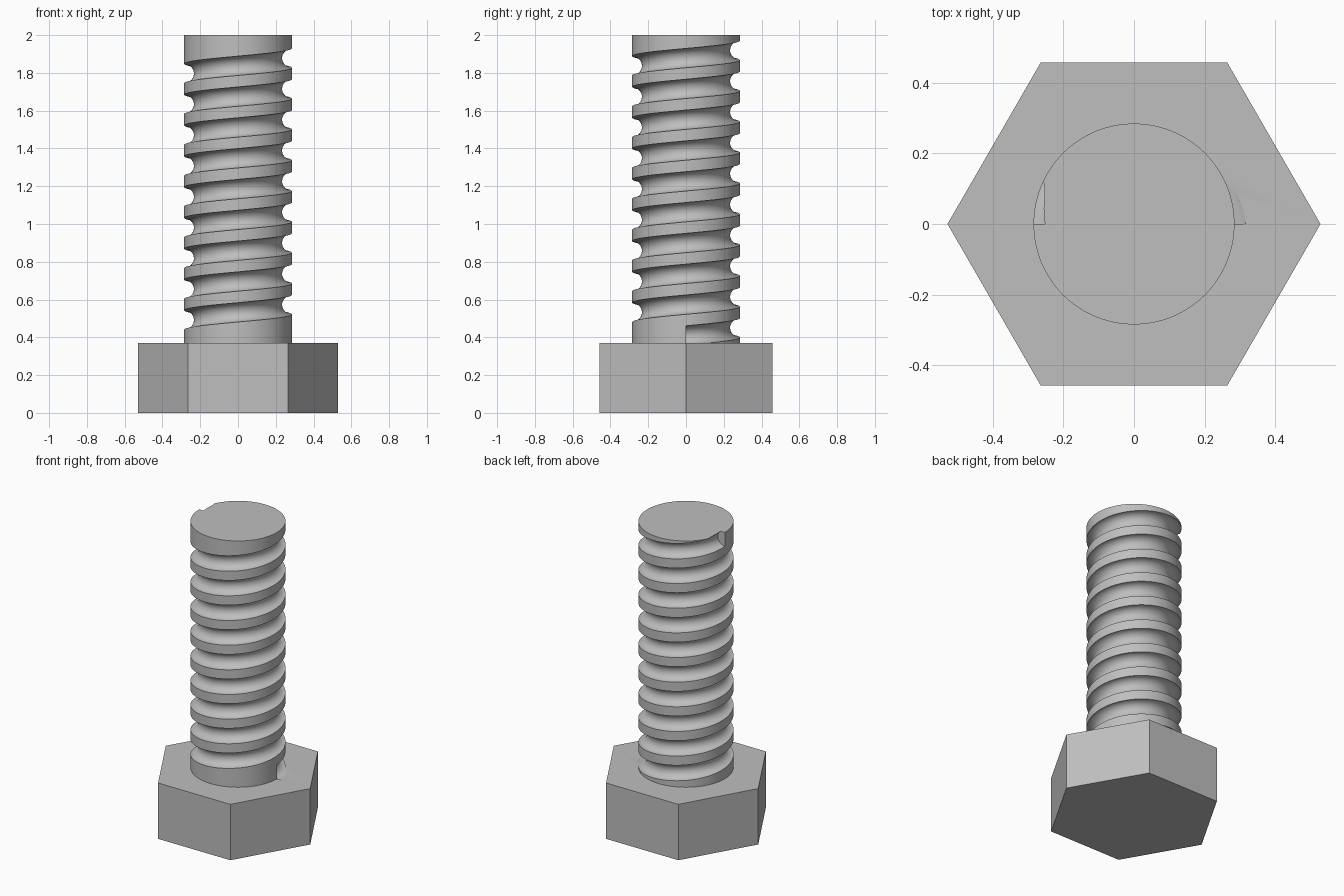
import bpy
import bmesh
from math import cos, sin, pi, radians
from mathutils import Matrix

cube = bpy.data.objects.get("Cube")
if cube:
    bpy.data.objects.remove(cube, do_unlink=True)

HEAD_R, HEAD_H = 0.529, 0.37
SHAFT_R, TOP = 0.285, 2.0
GROOVE_R, MARGIN, TURNS = 0.0515, 0.04, 9.5
STEPS, RING = 72, 24

# Single steel colour
steel = bpy.data.materials.new("grey_steel")
steel.use_nodes = True
colour = (0.52, 0.52, 0.52, 1)
steel.diffuse_color = colour
steel.node_tree.nodes["Principled BSDF"].inputs["Base Color"].default_value = colour


def make_object(name, bm):
    bmesh.ops.recalc_face_normals(bm, faces=bm.faces)
    mesh = bpy.data.meshes.new(name)
    bm.to_mesh(mesh)
    bm.free()
    mesh.materials.append(steel)
    obj = bpy.data.objects.new(name, mesh)
    bpy.context.collection.objects.link(obj)
    return obj


def prism(name, sides, radius, z0, z1, turn=0.0):
    bm = bmesh.new()
    place = Matrix.Translation((0, 0, (z0 + z1) / 2)) @ Matrix.Rotation(turn, 4, "Z")
    bmesh.ops.create_cone(bm, cap_ends=True, segments=sides, radius1=radius,
                          radius2=radius, depth=z1 - z0, matrix=place)
    return make_object(name, bm)


def helix_tube(name):
    """Round rod swept along a right-handed helix, with flat ends."""
    bm = bmesh.new()
    count = int(TURNS * STEPS)
    z0, z1 = HEAD_H + MARGIN, TOP - MARGIN
    rings = []
    for i in range(count + 1):
        a = 2 * pi * i / STEPS
        z = z0 + (z1 - z0) * i / count
        ring = []
        for j in range(RING):
            t = 2 * pi * (j + 0.5) / RING
            r = SHAFT_R + GROOVE_R * cos(t)
            ring.append(bm.verts.new((r * cos(a), r * sin(a), z + GROOVE_R * sin(t))))
        rings.append(ring)
    for lower, upper in zip(rings, rings[1:]):
        for j in range(RING):
            k = (j + 1) % RING
            bm.faces.new((lower[j], lower[k], upper[k], upper[j]))
    bm.faces.new(rings[0])
    bm.faces.new(rings[-1])
    return make_object(name, bm)


def combine(target, tool, operation):
    mod = target.modifiers.new(operation.lower(), "BOOLEAN")
    mod.operation, mod.solver, mod.object = operation, "EXACT", tool
    bpy.context.view_layer.objects.active = target
    bpy.ops.object.modifier_apply(modifier=mod.name)
    bpy.data.objects.remove(tool, do_unlink=True)


# Hexagonal head with a corner on each side, joined to the round shaft
bolt = prism("hex_bolt", 6, HEAD_R, 0, HEAD_H, radians(90))
corner = max(v.co.x for v in bolt.data.vertices)
if corner < HEAD_R * 0.99:
    bolt.data.transform(Matrix.Rotation(radians(30), 4, "Z"))
combine(bolt, prism("shaft", 96, SHAFT_R, HEAD_H / 2, TOP, radians(1.3)), "UNION")

# Round thread groove, starting at the head and running out at the tip
combine(bolt, helix_tube("thread_groove"), "DIFFERENCE")

bpy.ops.object.select_all(action="DESELECT")
bolt.select_set(True)
bpy.context.view_layer.objects.active = bolt
bpy.ops.object.shade_smooth_by_angle(angle=radians(30))
